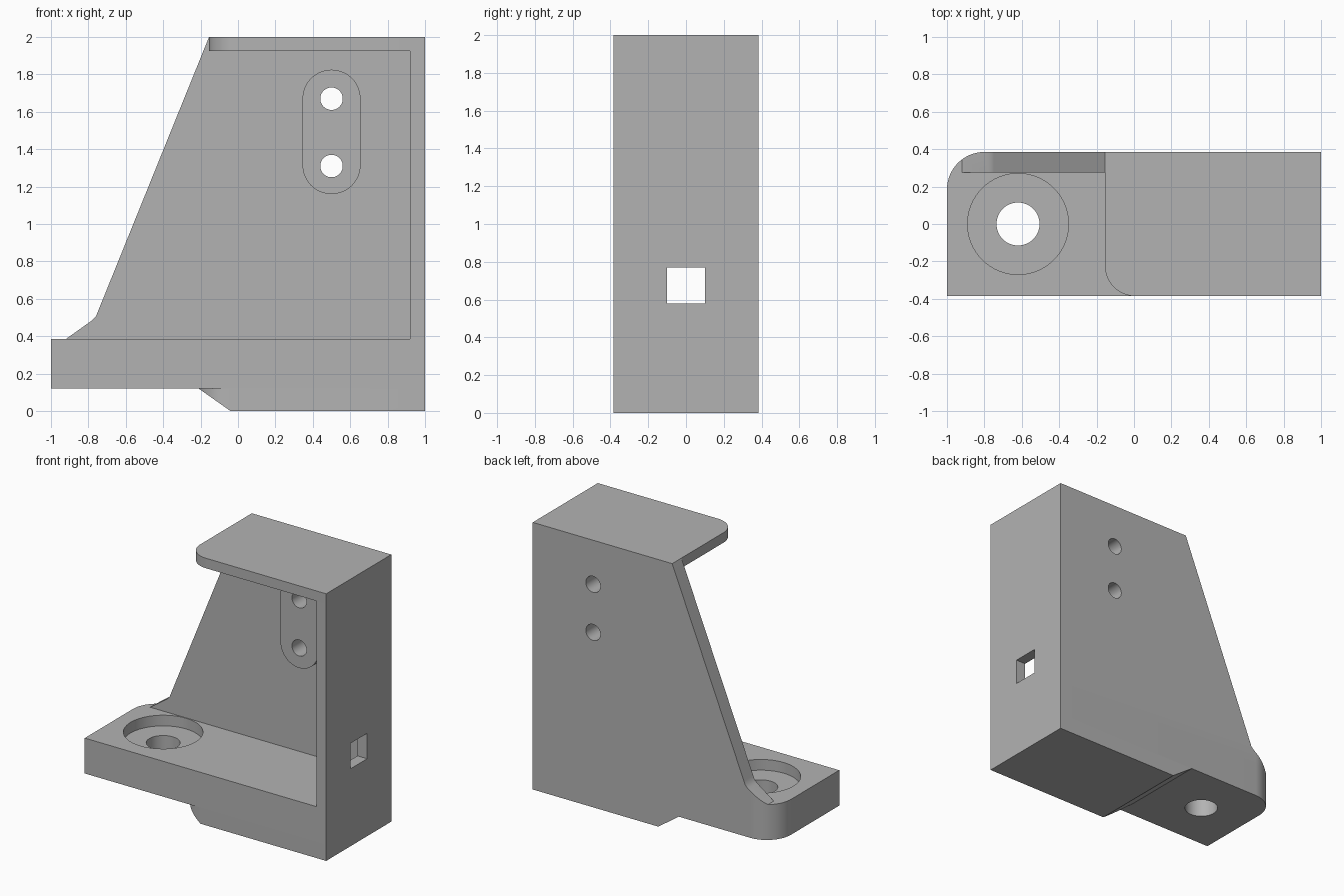
import bpy, bmesh
from math import sin, cos, pi
from mathutils import Vector

cube = bpy.data.objects.get("Cube")
if cube:
    bpy.data.objects.remove(cube, do_unlink=True)

grey = bpy.data.materials.new("plain grey")
grey.use_nodes = True
colour = (0.45, 0.45, 0.45, 1)
grey.diffuse_color = colour
grey.node_tree.nodes["Principled BSDF"].inputs["Base Color"].default_value = colour

# Overall half depth, wall inner face, base underside and top, flange underside
HALF, INNER, UNDER, DECK, CEILING = 0.385, 0.275, 0.12, 0.385, 1.925


def arc(cx, cy, r, start, end, steps=16):
    angles = [start + (end - start) * i / steps for i in range(steps + 1)]
    return [(cx + r * cos(a), cy + r * sin(a)) for a in angles]


def prism(name, outline, axis, lo, hi):
    """Extrude a 2D outline along an axis from lo to hi."""
    place = {"x": lambda a, b, d: (d, a, b),
             "y": lambda a, b, d: (a, d, b),
             "z": lambda a, b, d: (a, b, d)}[axis]
    bm = bmesh.new()
    face = bm.faces.new([bm.verts.new(place(a, b, lo)) for a, b in outline])
    grown = bmesh.ops.extrude_face_region(bm, geom=[face])["geom"]
    verts = [g for g in grown if isinstance(g, bmesh.types.BMVert)]
    bmesh.ops.translate(bm, verts=verts, vec=Vector(place(0, 0, hi - lo)))
    bmesh.ops.recalc_face_normals(bm, faces=bm.faces)
    mesh = bpy.data.meshes.new(name)
    bm.to_mesh(mesh)
    bm.free()
    mesh.materials.append(grey)
    obj = bpy.data.objects.new(name, mesh)
    bpy.context.collection.objects.link(obj)
    return obj


def box(x0, x1, y0, y1):
    return [(x0, y0), (x1, y0), (x1, y1), (x0, y1)]


def activate(obj):
    bpy.ops.object.select_all(action="DESELECT")
    obj.select_set(True)
    bpy.context.view_layer.objects.active = obj


def cut(obj, outline, axis, lo, hi):
    """Subtract a prism from a part."""
    cutter = prism("cutter", outline, axis, lo, hi)
    cutter.hide_render = True
    mod = obj.modifiers.new("cut", "BOOLEAN")
    mod.operation, mod.solver, mod.object = "DIFFERENCE", "EXACT", cutter
    activate(obj)
    bpy.ops.object.modifier_apply(modifier=mod.name)
    bpy.data.objects.remove(cutter, do_unlink=True)


def round_corner(obj, x, y, r):
    """Round the vertical edge of a part at its -x side."""
    s = 1 if y > 0 else -1
    cx, cy = x + r, y - s * r
    curve = arc(cx, cy, r, pi, pi - s * pi / 2)
    out = 0.2
    cut(obj, curve + [(cx, y + s * out), (x - out, y + s * out), (x - out, cy)],
        "z", -0.5, 2.5)


def circle(cx, cy, r):
    return arc(cx, cy, r, 0, 2 * pi, 64)[:-1]


# Base plate with rounded rear corner and counterbored mounting hole
base = prism("base_plate", box(-1, 1, -HALF, HALF), "z", UNDER, DECK)
round_corner(base, -1, HALF, 0.2)
cut(base, circle(-0.62, 0, 0.27), "z", 0.305, 0.6)
cut(base, circle(-0.62, 0, 0.115), "z", 0, 0.6)

# Lower foot with sloped, rounded leading edge
foot = prism("foot", [(-0.21, UNDER), (-0.04, 0), (1, 0), (1, UNDER)], "y", -HALF, HALF)
round_corner(foot, -0.21, -HALF, 0.17)

# Sloped back wall
wall = prism("back_wall", [(1, DECK), (1, 2), (-0.155, 2), (-0.75, 0.53),
                           (-0.76, 0.505), (-0.78, 0.485), (-0.92, DECK)],
             "y", INNER, HALF)
round_corner(wall, -1, HALF, 0.2)

# Side wall with square window
side = prism("side_wall", box(-HALF, INNER, DECK, CEILING), "x", 0.92, 1)
cut(side, box(-0.1, 0.1, 0.58, 0.77), "x", 0.8, 1.2)

# Top flange
flange = prism("top_flange", box(-0.155, 1, -HALF, INNER), "z", CEILING, 2)
round_corner(flange, -0.155, -HALF, 0.16)

# Long rounded boss standing out from the back wall
boss = prism("boss", arc(0.5, 1.67, 0.155, 0, pi, 24) + arc(0.5, 1.315, 0.155, pi, 2 * pi, 24),
             "y", 0.01, INNER)

# Bolt holes through boss and wall
for part in (wall, boss):
    for z in (1.31, 1.67):
        cut(part, circle(0.5, z, 0.06), "y", -0.2, 0.6)

for part in (base, foot, wall, side, flange, boss):
    activate(part)
    bpy.ops.object.shade_smooth_by_angle(angle=pi / 6)
